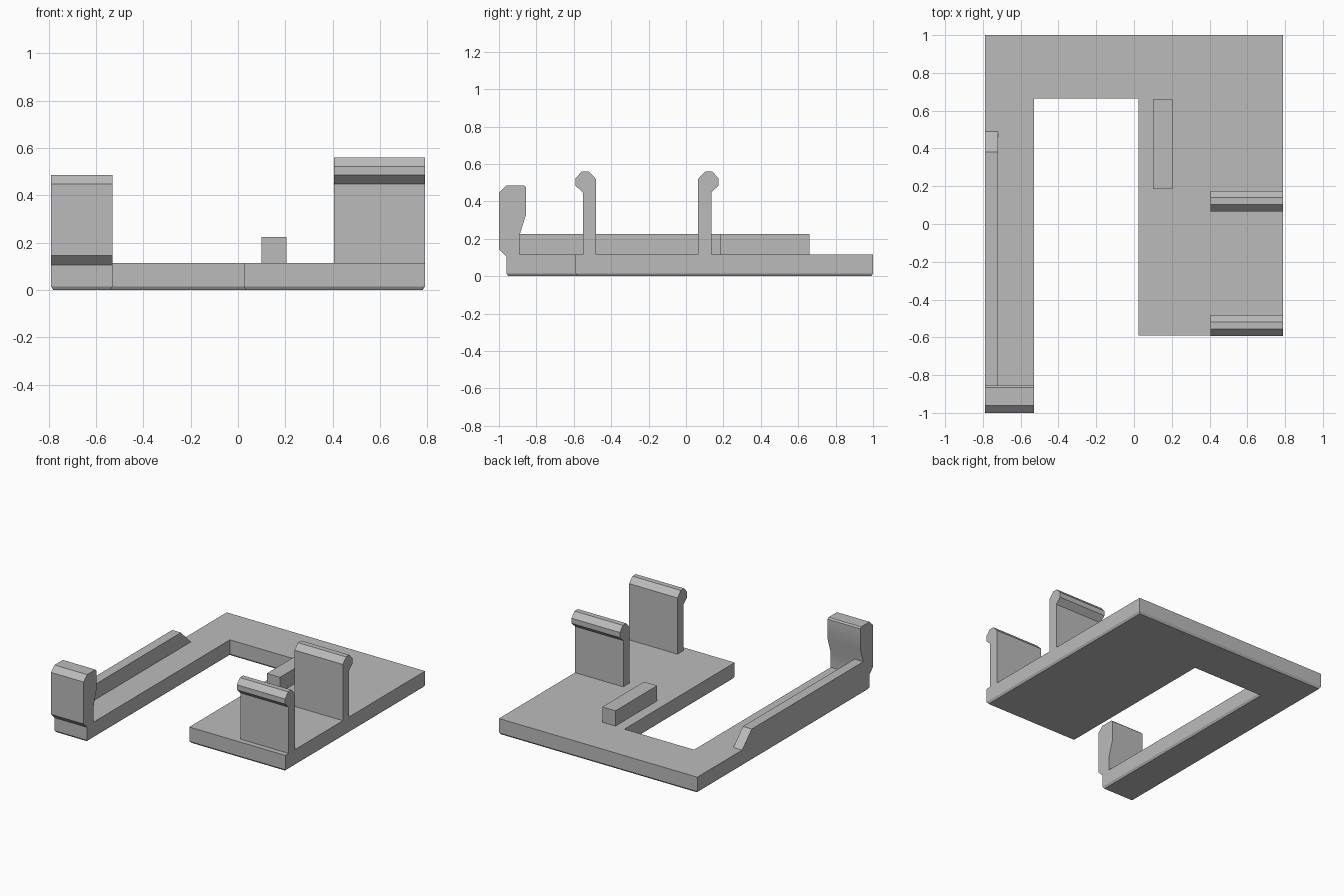
import bpy, bmesh, math
from mathutils import Vector

cube = bpy.data.objects.get("Cube")
if cube:
    bpy.data.objects.remove(cube, do_unlink=True)

grey = bpy.data.materials.new("plain_grey")
grey.use_nodes = True
colour = (0.5, 0.5, 0.5, 1)
grey.diffuse_color = colour
grey.node_tree.nodes["Principled BSDF"].inputs["Base Color"].default_value = colour


def prism(name, points, depth, chamfer=None):
    """Extrude a closed outline of 3D points; optionally chamfer the start face."""
    bm = bmesh.new()
    cap = bm.faces.new([bm.verts.new(p) for p in points])
    ext = bmesh.ops.extrude_face_region(bm, geom=[cap], use_keep_orig=True)
    moved = [v for v in ext["geom"] if isinstance(v, bmesh.types.BMVert)]
    bmesh.ops.translate(bm, verts=moved, vec=Vector(depth))
    bmesh.ops.recalc_face_normals(bm, faces=bm.faces[:])
    if chamfer:
        width, height = chamfer
        bmesh.ops.inset_region(bm, faces=[cap], thickness=width, depth=0,
                               use_even_offset=True)
        bmesh.ops.translate(bm, verts=cap.verts[:], vec=(0, 0, -height))
    mesh = bpy.data.meshes.new(name)
    bm.to_mesh(mesh)
    bm.free()
    mesh.materials.append(grey)
    obj = bpy.data.objects.new(name, mesh)
    bpy.context.collection.objects.link(obj)
    return obj


def side_profile(name, yz, x0, x1):
    return prism(name, [(x0, y, z) for y, z in yz], (x1 - x0, 0, 0))


LEFT, RIGHT, FLOOR, LIP = -0.79, 0.79, 0.115, 0.015

# Base plate: back bar, long thin arm and wide short arm
outline = [(LEFT, 1), (LEFT, -0.96), (-0.53, -0.96), (-0.53, 0.665),
           (0.025, 0.665), (0.025, -0.59), (RIGHT, -0.59), (RIGHT, 1)]
prism("base_plate", [(x, y, LIP) for x, y in outline],
      (0, 0, FLOOR - LIP), chamfer=(0.01, LIP))

# Hooked end stop on the thin arm
stop = [(-0.96, 0.105), (-1, 0.145), (-1, 0.447), (-0.96, 0.485),
        (-0.865, 0.485), (-0.855, 0.475), (-0.855, 0.33),
        (-0.89, 0.22), (-0.89, 0.105)]
hook = side_profile("end_stop", stop, LEFT, -0.53)
bpy.context.view_layer.objects.active = hook
hook.select_set(True)
bpy.ops.object.shade_smooth_by_angle(angle=math.radians(30))
hook.select_set(False)

# Stiffening rib with sloped end along the thin arm
side_profile("arm_rib", [(-0.92, 0.1), (-0.92, 0.225), (0.38, 0.225),
                         (0.49, FLOOR), (0.49, 0.1)], LEFT, -0.72)

# Small locating block
side_profile("locating_block", [(0.185, 0.1), (0.185, 0.225),
                                (0.66, 0.225), (0.66, 0.1)], 0.1, 0.205)

# Pair of snap clips with outward catches, mirrored front to back
clip = [(0.065, 0.1), (0.065, 0.52), (0.102, 0.56), (0.14, 0.56),
        (0.175, 0.522), (0.175, 0.485), (0.135, 0.448), (0.135, 0.1)]
side_profile("back_clip", clip, 0.405, RIGHT)
side_profile("front_clip", [(-0.417 - y, z) for y, z in clip], 0.405, RIGHT)
